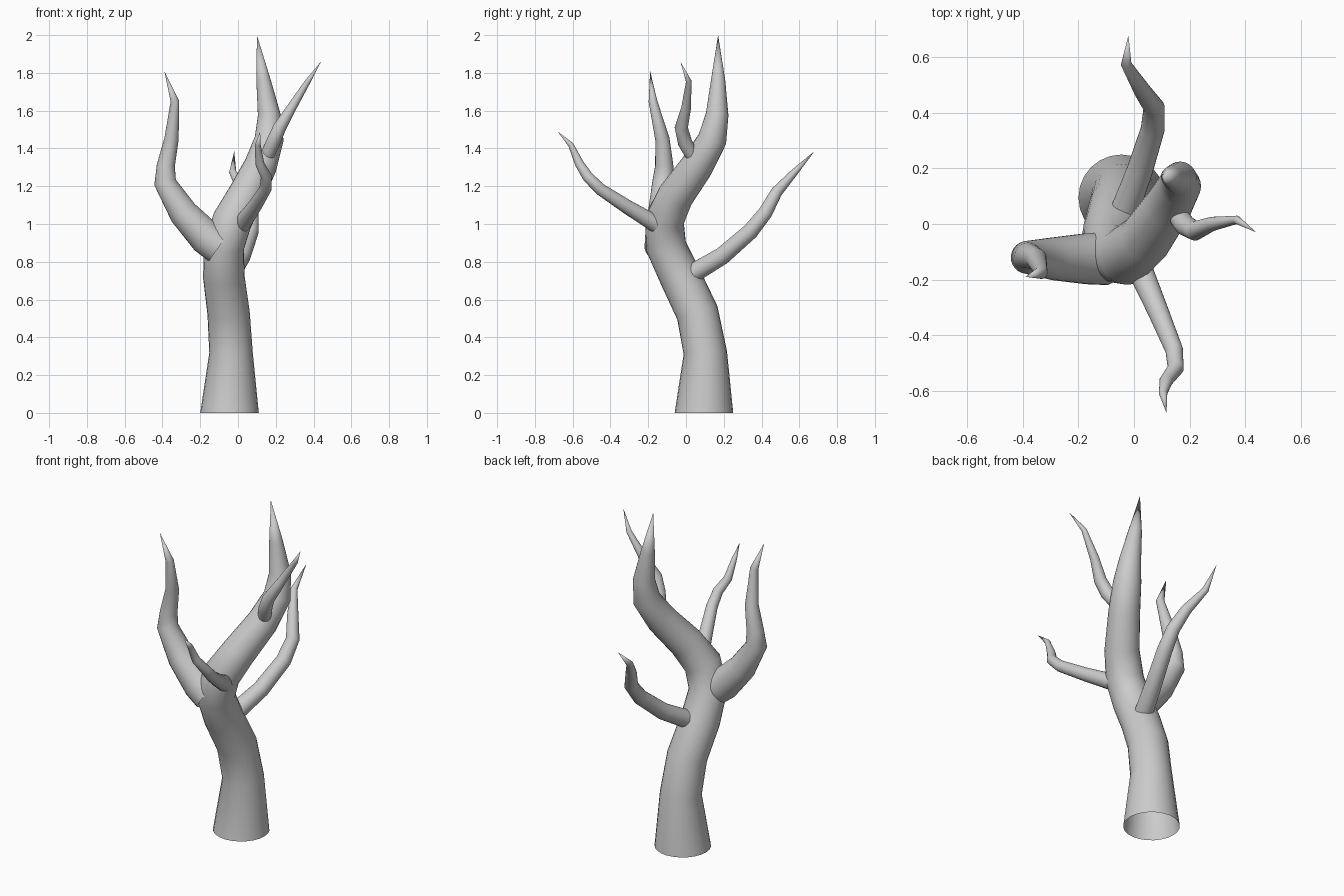
import bpy, bmesh, math
from mathutils import Vector

SIDES = 24


def limb(name, pts, flat_start=False):
    """Tapered tube along (x, y, z, radius) points, ending in a sharp tip."""
    bm = bmesh.new()
    pos = [Vector(p[:3]) for p in pts]
    prev, u = None, None
    for i in range(len(pos) - 1):
        a = (pos[i] - pos[i - 1]).normalized() if i else Vector()
        b = (pos[i + 1] - pos[i]).normalized()
        t = (a + b).normalized()
        if i == 0 and flat_start:
            t = Vector((0, 0, 1))
        if u is None:
            u = t.orthogonal()
        u = (u - t * u.dot(t)).normalized()
        v = t.cross(u)
        ring = []
        for k in range(SIDES):
            ang = 2 * math.pi * k / SIDES
            ring.append(bm.verts.new(pos[i] + pts[i][3] * (u * math.cos(ang) + v * math.sin(ang))))
        if prev:
            for k in range(SIDES):
                n = (k + 1) % SIDES
                bm.faces.new((prev[k], prev[n], ring[n], ring[k]))
        prev = ring
    tip = bm.verts.new(pos[-1])
    for k in range(SIDES):
        bm.faces.new((prev[k], prev[(k + 1) % SIDES], tip))
    for f in bm.faces:
        f.smooth = True
    me = bpy.data.meshes.new(name)
    bm.to_mesh(me)
    bm.free()
    ob = bpy.data.objects.new(name, me)
    bpy.context.collection.objects.link(ob)
    return ob


# trunk, leaning and twisting up to the main point
limb("trunk", [
    (-0.045, 0.095, 0.0, 0.155), (-0.037, 0.102, 0.32, 0.115),
    (-0.05, 0.06, 0.53, 0.112), (-0.075, -0.03, 0.72, 0.11),
    (-0.075, -0.105, 0.88, 0.107), (-0.03, -0.115, 1.02, 0.105),
    (0.04, -0.055, 1.15, 0.096), (0.12, 0.06, 1.31, 0.087),
    (0.165, 0.14, 1.45, 0.077), (0.165, 0.165, 1.58, 0.06),
    (0.135, 0.17, 1.76, 0.038), (0.1, 0.17, 2.0, 0)], True)

# thick branch on the left
limb("left_branch", [
    (-0.10, -0.125, 0.88, 0.095), (-0.17, -0.125, 0.93, 0.092),
    (-0.29, -0.125, 1.06, 0.077), (-0.386, -0.12, 1.22, 0.059),
    (-0.382, -0.115, 1.31, 0.048), (-0.352, -0.125, 1.45, 0.038),
    (-0.334, -0.175, 1.65, 0.023), (-0.39, -0.19, 1.81, 0)])

# long branch to the back
limb("back_branch", [
    (-0.04, 0.03, 0.735, 0.052), (0.02, 0.19, 0.83, 0.047),
    (0.067, 0.34, 0.96, 0.043), (0.072, 0.42, 1.06, 0.038),
    (0.03, 0.48, 1.17, 0.031), (-0.028, 0.575, 1.275, 0.019),
    (-0.02, 0.68, 1.385, 0)])

# branch to the front
limb("front_branch", [
    (0.02, -0.16, 1.0, 0.046), (0.085, -0.31, 1.09, 0.038),
    (0.145, -0.455, 1.185, 0.032), (0.15, -0.52, 1.25, 0.029),
    (0.115, -0.565, 1.32, 0.024), (0.105, -0.61, 1.42, 0.015),
    (0.117, -0.68, 1.49, 0)])

# twig off the upper trunk to the right
limb("right_twig", [
    (0.15, 0.04, 1.35, 0.036), (0.185, -0.005, 1.43, 0.038),
    (0.22, -0.025, 1.51, 0.035), (0.28, 0.0, 1.61, 0.026),
    (0.37, 0.015, 1.755, 0.015), (0.44, -0.03, 1.86, 0)])
